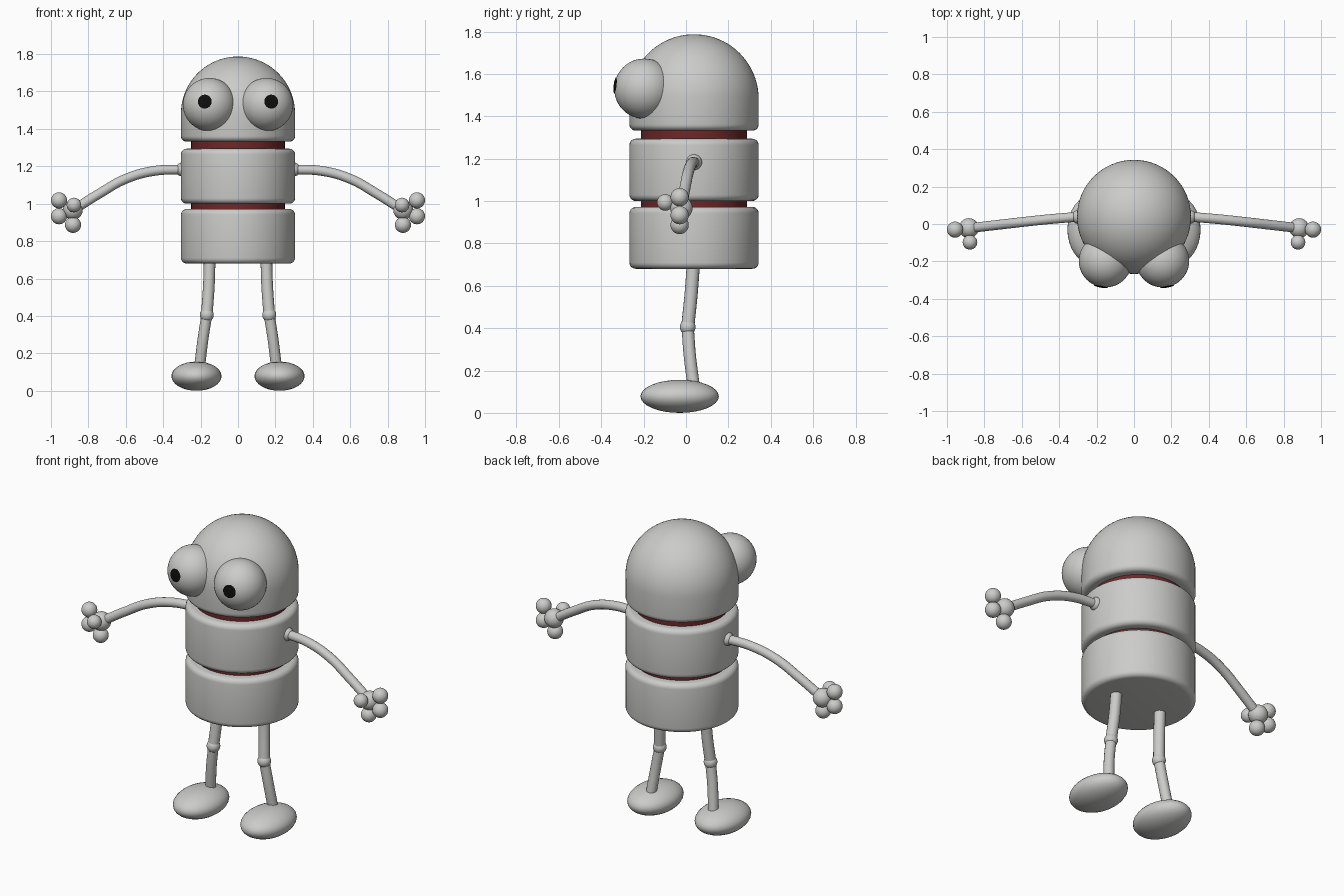
import bpy, bmesh, math
from mathutils import Vector

if "Cube" in bpy.data.objects:
    bpy.data.objects.remove(bpy.data.objects["Cube"])

BODY_Y, BODY_R = 0.038, 0.305


def material(name, rgb):
    m = bpy.data.materials.new(name)
    m.diffuse_color = (*rgb, 1)
    m.use_nodes = True
    m.node_tree.nodes["Principled BSDF"].inputs["Base Color"].default_value = m.diffuse_color
    return m


GREY = material("light_grey", (0.6, 0.6, 0.59))
RED = material("dark_red", (0.16, 0.02, 0.02))
BLACK = material("black", (0.004, 0.004, 0.004))


def finish(ob, name, mat, angle=40):
    ob.name = name
    ob.data.materials.clear()
    ob.data.materials.append(mat)
    bpy.ops.object.select_all(action='DESELECT')
    ob.select_set(True)
    bpy.context.view_layer.objects.active = ob
    bpy.ops.object.shade_smooth_by_angle(angle=math.radians(angle))
    return ob


def from_bmesh(bm, name, mat):
    bmesh.ops.recalc_face_normals(bm, faces=bm.faces)
    me = bpy.data.meshes.new(name)
    bm.to_mesh(me)
    bm.free()
    ob = bpy.data.objects.new(name, me)
    bpy.context.collection.objects.link(ob)
    return finish(ob, name, mat)


def lathe(name, profile, mat, steps=64):
    """Spin an (r, z) profile about the vertical body axis."""
    bm = bmesh.new()
    verts = [bm.verts.new((r, 0, z)) for r, z in profile]
    edges = [bm.edges.new(p) for p in zip(verts, verts[1:])]
    bmesh.ops.spin(bm, geom=verts + edges, cent=(0, 0, 0), axis=(0, 0, 1),
                   angle=2 * math.pi, steps=steps)
    bmesh.ops.remove_doubles(bm, verts=bm.verts, dist=1e-5)
    bmesh.ops.translate(bm, verts=bm.verts, vec=(0, BODY_Y, 0))
    return from_bmesh(bm, name, mat)


def arc(r, z, rad, a0, a1, n):
    """Profile points on a circular arc, angles in degrees."""
    return [(r + rad * math.cos(math.radians(a0 + (a1 - a0) * i / n)),
             z + rad * math.sin(math.radians(a0 + (a1 - a0) * i / n)))
            for i in range(n + 1)]


def ball(name, loc, size, mat=GREY, seg=32):
    bpy.ops.mesh.primitive_uv_sphere_add(segments=seg, ring_count=seg // 2, radius=1, location=loc)
    ob = bpy.context.object
    ob.scale = size if isinstance(size, tuple) else (size,) * 3
    bpy.ops.object.transform_apply(location=False, rotation=False, scale=True)
    return finish(ob, name, mat)


def tube(name, points, radius):
    """Round tube along a smooth path."""
    cu = bpy.data.curves.new(name, 'CURVE')
    cu.dimensions = '3D'
    cu.bevel_depth = radius
    cu.bevel_resolution = 6
    cu.use_fill_caps = True
    sp = cu.splines.new('BEZIER')
    sp.bezier_points.add(len(points) - 1)
    for bp, p in zip(sp.bezier_points, points):
        bp.co = p
        bp.handle_left_type = bp.handle_right_type = 'AUTO'
    ob = bpy.data.objects.new(name, cu)
    bpy.context.collection.objects.link(ob)
    bpy.ops.object.select_all(action='DESELECT')
    ob.select_set(True)
    bpy.context.view_layer.objects.active = ob
    bpy.ops.object.convert(target='MESH')
    return finish(bpy.context.object, name, GREY)


# stacked body drums with rounded rims
B = 0.03
for name, z0, z1 in (("lower_body", 0.68, 0.972), ("upper_body", 1.0, 1.294)):
    lathe(name, [(0, z0)] + arc(BODY_R - B, z0 + B, B, -90, 0, 5)
          + arc(BODY_R - B, z1 - B, B, 0, 90, 5) + [(0, z1)], GREY)

# domed head
lathe("head", [(0, 1.332)] + arc(BODY_R - B, 1.332 + B, B, -90, 0, 5)
      + arc(0, 1.482, BODY_R, 0, 90, 20), GREY)

# red core showing in the gaps between the drums
lathe("inner_core", [(0, 0.93), (0.25, 0.93), (0.25, 1.37), (0, 1.37)], RED)

for side, s in (("left", 1), ("right", -1)):
    # bulging eye
    eye = Vector((s * 0.153, -0.197, 1.53))
    ball(side + "_eye", eye, 0.142, seg=48)

    # pupil: thin cap lying on the eye
    look = Vector((s * 0.025, -0.139, 0.016)).normalized()
    bm = bmesh.new()
    turn = look.to_track_quat('Z', 'Y')
    rings = 4
    previous = None
    centre = bm.verts.new(eye + look * 0.1455)
    for k in range(1, rings + 1):
        t = math.radians(15) * k / rings
        ring = [bm.verts.new(eye + turn @ (Vector((
            math.sin(t) * math.cos(a), math.sin(t) * math.sin(a), math.cos(t))) * 0.1455))
            for a in (2 * math.pi * i / 24 for i in range(24))]
        for i in range(24):
            j = (i + 1) % 24
            if previous:
                bm.faces.new((previous[i], ring[i], ring[j], previous[j]))
            else:
                bm.faces.new((centre, ring[i], ring[j]))
        previous = ring
    from_bmesh(bm, side + "_pupil", BLACK)

    # arm with shoulder joint
    ball(side + "_shoulder", (s * 0.295, 0.038, 1.183), 0.038)
    tube(side + "_arm", [(s * x, y, z) for x, y, z in (
        (0.28, 0.04, 1.183), (0.45, 0.026, 1.175), (0.6, 0.01, 1.133),
        (0.74, -0.006, 1.055), (0.88, -0.022, 0.967))], 0.026)

    # hand: palm with three fingers and a thumb
    ball(side + "_palm", (s * 0.883, -0.022, 0.967), 0.053)
    for i, (x, y, z) in enumerate(((0.957, -0.03, 1.018), (0.957, -0.03, 0.933),
                                   (0.882, -0.03, 0.887))):
        ball(f"{side}_finger_{i + 1}", (s * x, y, z), 0.043)
    ball(side + "_thumb", (s * 0.877, -0.098, 0.993), 0.039)

    # leg with knee joint and oval foot
    knee = (s * 0.167, 0.008, 0.405)
    tube(side + "_thigh", [(s * 0.151, 0.036, 0.72), (s * 0.156, 0.024, 0.56), knee], 0.031)
    ball(side + "_knee", knee, 0.037)
    tube(side + "_shin", [knee, (s * 0.188, 0.018, 0.27), (s * 0.206, 0.037, 0.12)], 0.029)
    ball(side + "_foot", (s * 0.222, -0.03, 0.078), (0.134, 0.185, 0.078))
